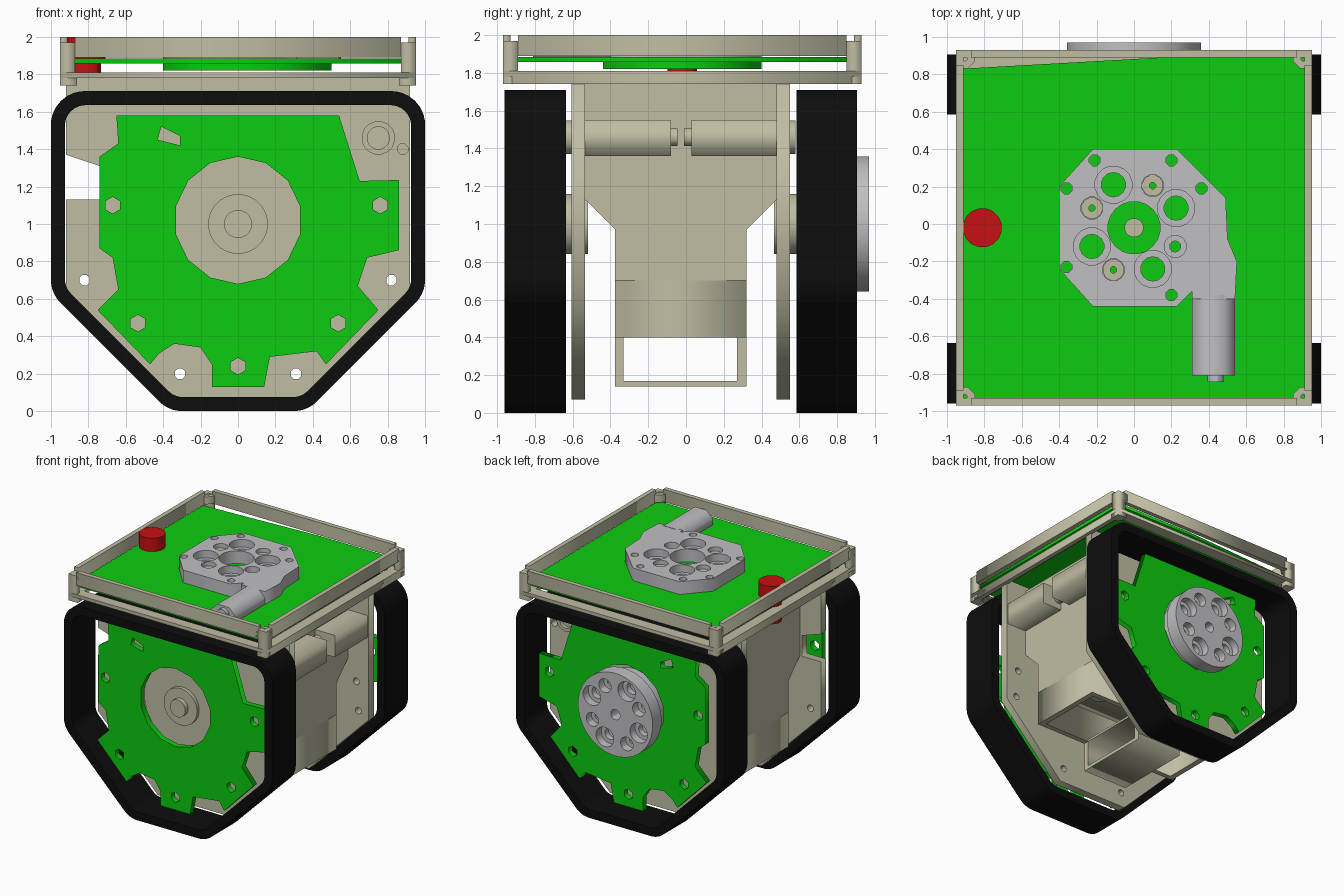
import bpy, bmesh, math
from mathutils import Matrix, Vector

if "Cube" in bpy.data.objects:
    bpy.data.objects.remove(bpy.data.objects["Cube"])


def material(name, rgb):
    m = bpy.data.materials.new(name)
    m.diffuse_color = (*rgb, 1)
    m.use_nodes = True
    m.node_tree.nodes["Principled BSDF"].inputs["Base Color"].default_value = m.diffuse_color
    return m


BEIGE = material("beige", (0.53, 0.51, 0.37))
GREEN = material("green", (0.004, 0.6, 0.005))
GREY = material("light grey", (0.53, 0.53, 0.55))
BLACK = material("black", (0.004, 0.004, 0.004))
RED = material("red", (0.57, 0.005, 0.006))

# Extrusion axis -> matrix: X uses (y, z) profiles, Y uses (x, z), Z uses (x, y)
AXES = {
    "X": Matrix(((0, 0, 1, 0), (1, 0, 0, 0), (0, 1, 0, 0), (0, 0, 0, 1))),
    "Y": Matrix(((1, 0, 0, 0), (0, 0, -1, 0), (0, 1, 0, 0), (0, 0, 0, 1))),
    "Z": Matrix.Identity(4),
}


def plate(name, loops, axis, lo, hi, mat, smooth=False):
    """Filled profile (first loop outside, others holes) extruded from lo to hi."""
    cu = bpy.data.curves.new(name, "CURVE")
    cu.dimensions, cu.fill_mode, cu.extrude = "2D", "BOTH", (hi - lo) / 2
    for pts in loops:
        sp = cu.splines.new("POLY")
        sp.points.add(len(pts) - 1)
        for p, (a, b) in zip(sp.points, pts):
            p.co = (a, b, 0, 1)
        sp.use_cyclic_u = True
    tmp = bpy.data.objects.new(name + "_tmp", cu)
    bpy.context.collection.objects.link(tmp)
    dg = bpy.context.evaluated_depsgraph_get()
    me = bpy.data.meshes.new_from_object(tmp.evaluated_get(dg))
    bpy.data.objects.remove(tmp)
    me.transform(AXES[axis])
    shift = Vector((0, 0, 0))
    shift["XYZ".index(axis)] = (lo + hi) / 2
    me.transform(Matrix.Translation(shift))
    bm = bmesh.new()
    bm.from_mesh(me)
    bmesh.ops.remove_doubles(bm, verts=bm.verts, dist=1e-5)
    bmesh.ops.recalc_face_normals(bm, faces=bm.faces)
    bm.to_mesh(me)
    bm.free()
    me.materials.clear()
    me.materials.append(mat)
    ob = bpy.data.objects.new(name, me)
    bpy.context.collection.objects.link(ob)
    if smooth:
        bpy.ops.object.select_all(action="DESELECT")
        ob.select_set(True)
        bpy.context.view_layer.objects.active = ob
        bpy.ops.object.shade_smooth_by_angle(angle=math.radians(30))
    return ob


def circle(a, b, r, n=16):
    return [(a + r * math.cos(2 * math.pi * (i + .5) / n),
             b + r * math.sin(2 * math.pi * (i + .5) / n)) for i in range(n)]


def rect(a0, a1, b0, b1):
    return [(a0, b0), (a1, b0), (a1, b1), (a0, b1)]


def rounded(pts, r, n=8):
    """Polygon with each corner replaced by a fillet of radius r."""
    out = []
    for i, p in enumerate(pts):
        p = Vector(p)
        u = (Vector(pts[i - 1]) - p).normalized()
        v = (Vector(pts[(i + 1) % len(pts)]) - p).normalized()
        half = u.angle(v) / 2
        c = p + (u + v).normalized() * r / math.sin(half)
        s = p + u * r / math.tan(half) - c
        e = p + v * r / math.tan(half) - c
        for k in range(n + 1):
            d = s.lerp(e, k / n).normalized() * r + c
            out.append((d.x, d.y))
    return out


def hexagon_track(x, top, zs, xb, bottom):
    return [(-x, top), (-x, zs), (-xb, bottom), (xb, bottom), (x, zs), (x, top)]


# Rubber tracks
for side, y0, y1 in (("front", -.96, -.635), ("back", .585, .905)):
    plate(side + "_track", [rounded(hexagon_track(1, 1.71, .63, .37, 0), .18),
                            rounded(hexagon_track(.925, 1.635, .661, .339, .075), .11)],
          "Y", y0, y1, BLACK, True)

# Side frame plates with a notch on the left
frame = [(-.92, 1.78), (-.92, 1.37), (-.74, 1.31), (-.74, 1.13), (-.92, 1.13), (-.92, .645),
         (-.345, .07), (.345, .07), (.92, .645), (.92, 1.78)]
frame_holes = [circle(x, z, .03, 8) for x, z in
               ((-.31, .2), (.31, .2), (.82, .7), (.88, 1.4), (-.82, .7), (.8, .95))]
for side, y0, y1 in (("front", -.605, -.535), ("back", .48, .55)):
    plate(side + "_frame", [frame] + frame_holes, "Y", y0, y1, BEIGE)

# Green cover plates
cover = [(-.65, 1.58), (.54, 1.58), (.65, 1.23), (.86, 1.235), (.86, .86), (.69, .82),
         (.64, .67), (.75, .54), (.47, .25), (.42, .32), (.17, .29), (.14, .13), (-.14, .13),
         (-.14, .25), (-.2, .34), (-.34, .36), (-.42, .31), (-.47, .25), (-.75, .54),
         (-.64, .65), (-.67, .82), (-.74, .87), (-.74, 1.36), (-.64, 1.43)]
cover_holes = [circle(x, z, .045, 6) for x, z in
               ((-.535, .47), (.535, .47), (0, .24), (.76, 1.1), (-.67, 1.1))]
cover_holes += [circle(0, 1.02, .34, 14), [(-.43, 1.45), (-.41, 1.52), (-.31, 1.47), (-.31, 1.42)]]
for side, y0, y1 in (("front", -.86, -.81), ("back", .74, .79)):
    plate(side + "_cover", [cover] + cover_holes, "Y", y0, y1, GREEN)

# Drive hubs behind the covers
for side, s, c in (("front", -1, 0), ("back", 1, -.055)):
    for part, r, a, b in (("drive_disc", .37, .68, .76), ("drive_hub", .16, .52, .79),
                          ("drive_shaft", .075, .79, .83)):
        lo, hi = sorted((s * a + c, s * b + c))
        plate(f"{side}_{part}", [circle(0, 1, r, 24)], "Y", lo, hi, BEIGE, True)

# Central body: shouldered upper part, open lower part, bottom strap
plate("body", [[(-.375, .7), (.32, .7), (.32, .97), (.48, 1.13), (.48, 1.74),
                (-.535, 1.74), (-.535, 1.13), (-.375, .97)]], "X", -.72, .72, BEIGE)
plate("body_skirt", [rect(-.72, .72, -.375, .32), rect(-.67, .67, -.33, .27)],
      "Z", .4, .7, BEIGE)
plate("bottom_strap", [rect(-.375, .32, .14, .42), rect(-.33, .27, .17, .4)],
      "X", -.22, .22, BEIGE)
plate("inner_bearing", [circle(.35, 0, .1), circle(.35, 0, .05)], "Z", .64, .7, BEIGE, True)

# Motor boxes with pulleys and couplings
for side, y0, y1, p0, p1, c0, c1 in (("front", -.535, -.08, -.64, -.6, -.08, -.045),
                                     ("back", .03, .48, .55, .58, -.01, .03)):
    plate(side + "_motor", [rect(.5, .91, 1.36, 1.55)], "Y", y0, y1, BEIGE)
    plate(side + "_motor_pulley", [circle(.75, 1.46, .09), circle(.75, 1.46, .06)],
          "Y", p0, p1, BEIGE, True)
    plate(side + "_motor_coupling", [circle(.75, 1.46, .05, 8)], "Y", c0, c1, BEIGE)

# Deck frame
X, Y0, Y1 = .95, -.97, .93
plate("deck_ledge", [rect(-X, X, Y0, Y1), rect(-X + .09, X - .09, Y0 + .09, Y1 - .1)],
      "Z", 1.78, 1.81, BEIGE)
for side, s in (("left", -1), ("right", 1)):
    xs = sorted((s * .91, s * X))
    plate(side + "_lower_rail", [rect(*xs, Y0 + .05, Y1 - .05)], "Z", 1.74, 1.78, BEIGE)
    plate(side + "_upper_rail", [rect(*xs, Y0 + .08, Y1 - .08)], "Z", 1.89, 2, BEIGE)
for side, ys in (("front", (Y0, Y0 + .04)), ("back", (Y1 - .04, Y1))):
    plate(side + "_upper_rail", [rect(-.87, .87, *ys)], "Z", 1.89, 2, BEIGE)
for sx in (-1, 1):
    for sy, ye in ((-1, Y0), (1, Y1)):
        name = ("left" if sx < 0 else "right") + ("_front" if sy < 0 else "_back")

        def corner(pts):
            return [(sx * (X - a), ye - sy * b) for a, b in pts]
        plate(name + "_post", [corner([(0, 0), (.08, 0), (.08, .04), (.04, .04), (.04, .08), (0, .08)])],
              "Z", 1.81, 1.97, BEIGE)
        plate(name + "_gusset", [corner([(.0, .0), (.1, .0), (.1, .06), (.06, .1), (0, .1)]),
                                 corner(circle(.045, .045, .016, 6))], "Z", 1.9, 1.965, BEIGE)
        plate(name + "_foot", [corner([(0, 0), (.09, 0), (.09, .06), (.06, .09), (0, .09)])],
              "Z", 1.74, 1.78, BEIGE)

# Green deck sheet and the pad under the tool plate
plate("deck_sheet", [[(-.915, -.93), (.915, -.93), (.915, .89), (.15, .89), (-.915, .83)]],
      "Z", 1.858, 1.885, GREEN)
plate("deck_pad", [[(-.22, .4), (.23, .4), (.5, .13), (.5, -.2), (.23, -.44),
                    (-.22, -.44), (-.4, -.24), (-.4, .2)]], "Z", 1.82, 1.858, GREEN)

# Grey tool plate on the deck: counterbored holes made from two layers
big = [(-.11, .23), (.225, .105), (.1, -.22), (-.225, -.1)]
small = [(.1, .225), (-.225, .105), (-.11, -.225), (.22, -.1)]


def holes(points, r, n, dy):
    return [circle(x, y + dy, r, n) for x, y in points]


outline = [(-.22, .4), (.23, .4), (.49, .14), (.5, -.08), (.55, -.2), (.54, -.4), (.31, -.4),
           (.31, -.36), (.23, -.44), (-.22, -.44), (-.4, -.24), (-.4, .2)]
bolts = holes([(-.21, .34), (.2, .34), (.36, .19), (-.36, .19), (-.36, -.23), (.2, -.38)], .032, 8, 0)
mid = [circle(0, -.02, .14, 20)]
plate("tool_plate_lower", [outline] + mid + holes(big, .065, 14, -.02) + holes(small, .03, 10, -.02) + bolts,
      "Z", 1.885, 1.93, GREY)
plate("tool_plate_upper", [outline] + mid + holes(big, .1, 16, -.02) + holes(small, .06, 12, -.02) + bolts,
      "Z", 1.93, 1.995, GREY)
for i, (x, y) in enumerate(small[:3]):
    plate(f"tool_plate_bushing_{i + 1}", [circle(x, y - .02, .058, 12), circle(x, y - .02, .018, 8)],
          "Z", 1.9, 1.96, BEIGE)
plate("deck_center_pin", [circle(0, -.02, .052, 12)], "Z", 1.88, 1.91, BEIGE)

# Tool connector handle
plate("connector_handle", [[(.31, 1.885), (.54, 1.885), (.54, 1.94), (.48, 1.998),
                            (.37, 1.998), (.31, 1.94)]], "Y", -.81, -.38, GREY)
plate("connector_tip", [circle(.435, 1.94, .045, 12)], "Y", -.845, -.81, GREY, True)

# Grey wheel flange on the back
rim = [circle(0, 1, .36, 32)]
pin = [circle(0, 1, .045, 12)]
plate("flange_inner", rim + pin + holes(big, .05, 14, 1) + holes(small, .025, 10, 1),
      "Y", .85, .9, GREY, True)
plate("flange_outer", rim + pin + holes(big, .085, 16, 1) + holes(small, .06, 12, 1),
      "Y", .9, .97, GREY, True)
plate("flange_spacer", [circle(0, 1, .3, 24)], "Y", .7, .85, GREY, True)

# Red stop button, reaching below the deck
plate("stop_button", [circle(-.81, -.02, .105, 16)], "Z", 1.885, 2, RED, True)
plate("stop_button_base", [circle(-.81, -.02, .08, 12)], "Z", 1.66, 1.885, RED, True)
